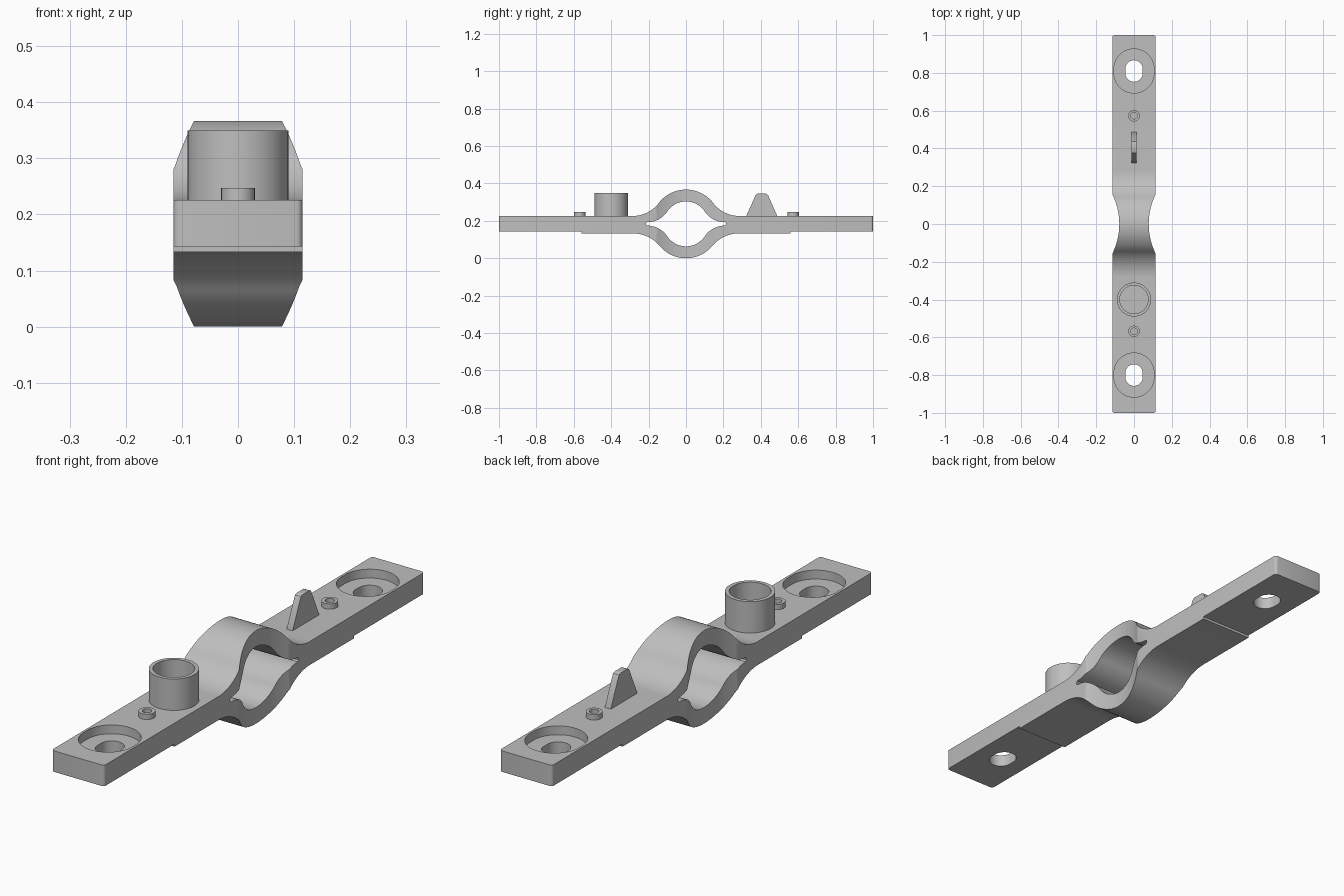
import bpy
import bmesh
from math import atan2, cos, pi, radians, sin
from mathutils import Vector

cube = bpy.data.objects.get("Cube")
if cube:
    bpy.data.objects.remove(cube, do_unlink=True)

GREY = (0.52, 0.52, 0.52, 1)
grey = bpy.data.materials.new("plain grey")
grey.diffuse_color = GREY
grey.use_nodes = True
grey.node_tree.nodes["Principled BSDF"].inputs["Base Color"].default_value = GREY

HALF_W = 0.115           # half width of the bar
TOP, MID = 0.226, 0.1835  # deck height and clamp centre height


def finish(name, bm):
    bmesh.ops.recalc_face_normals(bm, faces=bm.faces)
    mesh = bpy.data.meshes.new(name)
    bm.to_mesh(mesh)
    bm.free()
    mesh.materials.append(grey)
    obj = bpy.data.objects.new(name, mesh)
    bpy.context.collection.objects.link(obj)
    return obj


def prism(outline, axis, lo, hi):
    """Extrude a 2D outline along x (outline is y,z) or along z (outline is x,y)."""
    bm = bmesh.new()
    along = Vector((1, 0, 0)) if axis == "x" else Vector((0, 0, 1))
    place = (lambda a, b: (lo, a, b)) if axis == "x" else (lambda a, b: (a, b, lo))
    face = bm.faces.new([bm.verts.new(place(a, b)) for a, b in outline])
    grown = bmesh.ops.extrude_face_region(bm, geom=[face])["geom"]
    verts = [v for v in grown if isinstance(v, bmesh.types.BMVert)]
    bmesh.ops.translate(bm, verts=verts, vec=along * (hi - lo))
    return bm


def hump(radius, reach, rise, sign, steps=20):
    """Half hump from its crown out to a tangent fillet ending at y = reach."""
    fillet = (reach**2 + rise**2 - radius**2) / (2 * (radius - rise))
    angle = atan2(reach, rise + fillet)
    pts = [(radius * sin(angle * i / steps), radius * cos(angle * i / steps))
           for i in range(steps + 1)]
    pts += [(reach - fillet * sin(angle * (1 - i / steps)),
             rise + fillet - fillet * cos(angle * (1 - i / steps)))
            for i in range(1, steps + 1)]
    return [(y, MID + sign * z) for y, z in pts]


def mirrored(half):
    """Reflect a half outline (running crown to outside to crown) across y = 0."""
    return half + [(-y, z) for y, z in reversed(half) if y > 1e-5]


def slot(cy, radius, stretch, segments=64):
    pts = []
    for i in range(segments):
        a = 2 * pi * (i + 0.5) / segments
        pts.append((radius * cos(a), cy + radius * sin(a) + (stretch if sin(a) > 0 else -stretch)))
    return pts


def cut(target, bm):
    cutter = finish("cutter", bm)
    cutter.hide_render = True
    mod = target.modifiers.new("cut", "BOOLEAN")
    mod.operation, mod.solver, mod.object = "DIFFERENCE", "EXACT", cutter
    bpy.context.view_layer.objects.active = target
    bpy.ops.object.modifier_apply(modifier=mod.name)
    bpy.data.objects.remove(cutter, do_unlink=True)


def lathe(name, cy, profile, segments=48):
    bm = bmesh.new()
    verts = [bm.verts.new((r, cy, z)) for r, z in profile]
    edges = [bm.edges.new(pair) for pair in zip(verts, verts[1:])]
    bmesh.ops.spin(bm, geom=verts + edges, cent=(0, cy, 0), axis=(0, 0, 1),
                   angle=2 * pi, steps=segments)
    bmesh.ops.remove_doubles(bm, verts=bm.verts, dist=1e-4)
    return finish(name, bm)


# Clamp bar with humps above and below and stepped ends
upper = hump(0.1835, 0.285, TOP - MID, 1)
lower = hump(0.1835, 0.285, MID - 0.133, -1)
ends = [(1, TOP), (1, 0.143), (0.56, 0.143), (0.56, 0.133)]
bm = prism(mirrored(upper + ends + lower[::-1]), "x", -HALF_W, HALF_W)
corners = [e for e in bm.edges if all(abs(v.co.y) > 0.999 for v in e.verts)
           and abs(e.verts[0].co.z - e.verts[1].co.z) > 0.01]
bmesh.ops.bevel(bm, geom=corners, offset=0.012, segments=4, profile=0.5, affect="EDGES")
bar = finish("clamp_bar", bm)

# Eye through the clamp, with small blunt tips
eye = hump(0.12, 0.208, 0.009, 1) + [(0.213, MID + 0.004), (0.213, MID - 0.004)]
eye += hump(0.12, 0.208, 0.009, -1)[::-1]
cut(bar, prism(mirrored(eye), "x", -0.3, 0.3))

# Curved waist on both sides
WAIST_R = 0.356
for side in (-1, 1):
    cx = side * (0.078 + WAIST_R)
    arc = [(cx + WAIST_R * cos(2 * pi * i / 160), WAIST_R * sin(2 * pi * i / 160))
           for i in range(160)]
    cut(bar, prism(arc, "z", -0.1, 0.5))

# Counterbored bolt slots
for cy in (0.81, -0.80):
    cut(bar, prism(slot(cy, 0.106, 0.011), "z", TOP - 0.035, 0.4))
    cut(bar, prism(slot(cy, 0.046, 0.011), "z", 0, 0.4))

# Open cup and two small hollow pips
def tube(name, cy, outer, inner, height):
    return lathe(name, cy, [(0, TOP - 0.01), (outer, TOP - 0.01), (outer, height),
                            (inner, height), (inner, TOP + 0.001), (0, TOP + 0.001)])


parts = [bar, tube("cup", -0.40, 0.09, 0.075, 0.35),
         tube("front_pip", -0.568, 0.03, 0.017, 0.247),
         tube("back_pip", 0.573, 0.03, 0.017, 0.247)]

# Tapered fin with softened top corners
fin = [(0.322, TOP - 0.01), (0.488, TOP - 0.01), (0.488, TOP), (0.441, 0.332),
       (0.436, 0.341), (0.428, 0.345), (0.383, 0.345), (0.375, 0.341),
       (0.37, 0.332), (0.322, TOP)]
parts.append(finish("fin", prism(fin, "x", -0.013, 0.013)))

# Smooth curves with crisp edges
bpy.ops.object.select_all(action="DESELECT")
for obj in parts:
    obj.select_set(True)
bpy.context.view_layer.objects.active = bar
bpy.ops.object.shade_smooth_by_angle(angle=radians(30))
